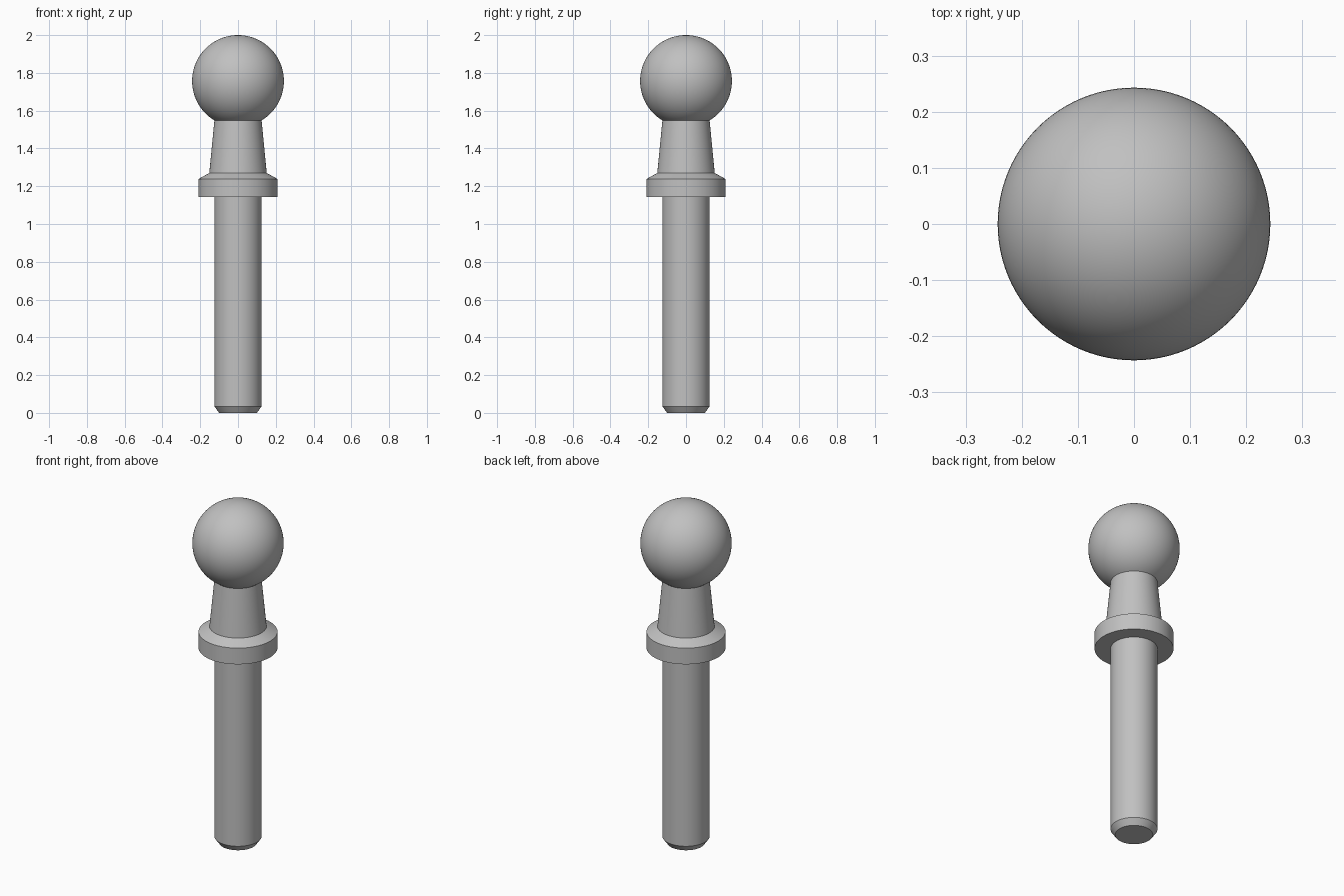
import bpy
import bmesh
from math import cos, sin, pi, sqrt, atan2, radians

cube = bpy.data.objects.get("Cube")
if cube:
    bpy.data.objects.remove(cube, do_unlink=True)

SEGMENTS = 96
BALL_R = 0.243
BALL_Z = 2 - BALL_R
SHAFT_R = 0.125
NECK_R = 0.152
COLLAR_R = 0.21
COLLAR_Z = 1.143
NECK_Z = 1.27

steel = bpy.data.materials.new("grey_steel")
steel.use_nodes = True
grey = (0.53, 0.53, 0.53, 1)
steel.diffuse_color = grey
steel.node_tree.nodes["Principled BSDF"].inputs["Base Color"].default_value = grey


def lathe(name, profile):
    """Spin a (radius, height) outline, listed bottom to top, around z."""
    bm = bmesh.new()
    verts = [bm.verts.new((r, 0, z)) for r, z in profile]
    edges = [bm.edges.new(pair) for pair in zip(verts, verts[1:])]
    bmesh.ops.spin(bm, geom=verts + edges, cent=(0, 0, 0), axis=(0, 0, 1),
                   angle=2 * pi, steps=SEGMENTS)
    bmesh.ops.remove_doubles(bm, verts=bm.verts, dist=0.0001)
    bmesh.ops.recalc_face_normals(bm, faces=bm.faces)
    # Open parts have no inside, so orient them by their outermost face
    outer = max(bm.faces, key=lambda f: f.calc_center_median().xy.length)
    if outer.normal.xy.dot(outer.calc_center_median().xy) < 0:
        bmesh.ops.reverse_faces(bm, faces=bm.faces)
    mesh = bpy.data.meshes.new(name)
    bm.to_mesh(mesh)
    bm.free()
    mesh.materials.append(steel)
    obj = bpy.data.objects.new(name, mesh)
    bpy.context.collection.objects.link(obj)
    bpy.ops.object.select_all(action="DESELECT")
    obj.select_set(True)
    bpy.context.view_layer.objects.active = obj
    bpy.ops.object.shade_smooth_by_angle(angle=radians(20))
    return obj


# Straight pin with a chamfered tip
lathe("shaft", [(0, 0), (0.1, 0), (SHAFT_R, 0.035), (SHAFT_R, COLLAR_Z)])

# Flange with a sloped shoulder
lathe("collar", [(SHAFT_R, COLLAR_Z), (COLLAR_R, COLLAR_Z),
                 (COLLAR_R, 1.238), (NECK_R, NECK_Z)])

# Tapered neck that meets the ball at its lower rim
rim_z = BALL_Z - sqrt(BALL_R ** 2 - SHAFT_R ** 2)
lathe("neck", [(NECK_R, NECK_Z), (SHAFT_R, rim_z)])

# Ball head, open where the neck joins
start = atan2(rim_z - BALL_Z, SHAFT_R)
STEPS = 48
angles = [start + (pi / 2 - start) * i / STEPS for i in range(STEPS + 1)]
lathe("ball_head", [(BALL_R * cos(a), BALL_Z + BALL_R * sin(a)) for a in angles])
